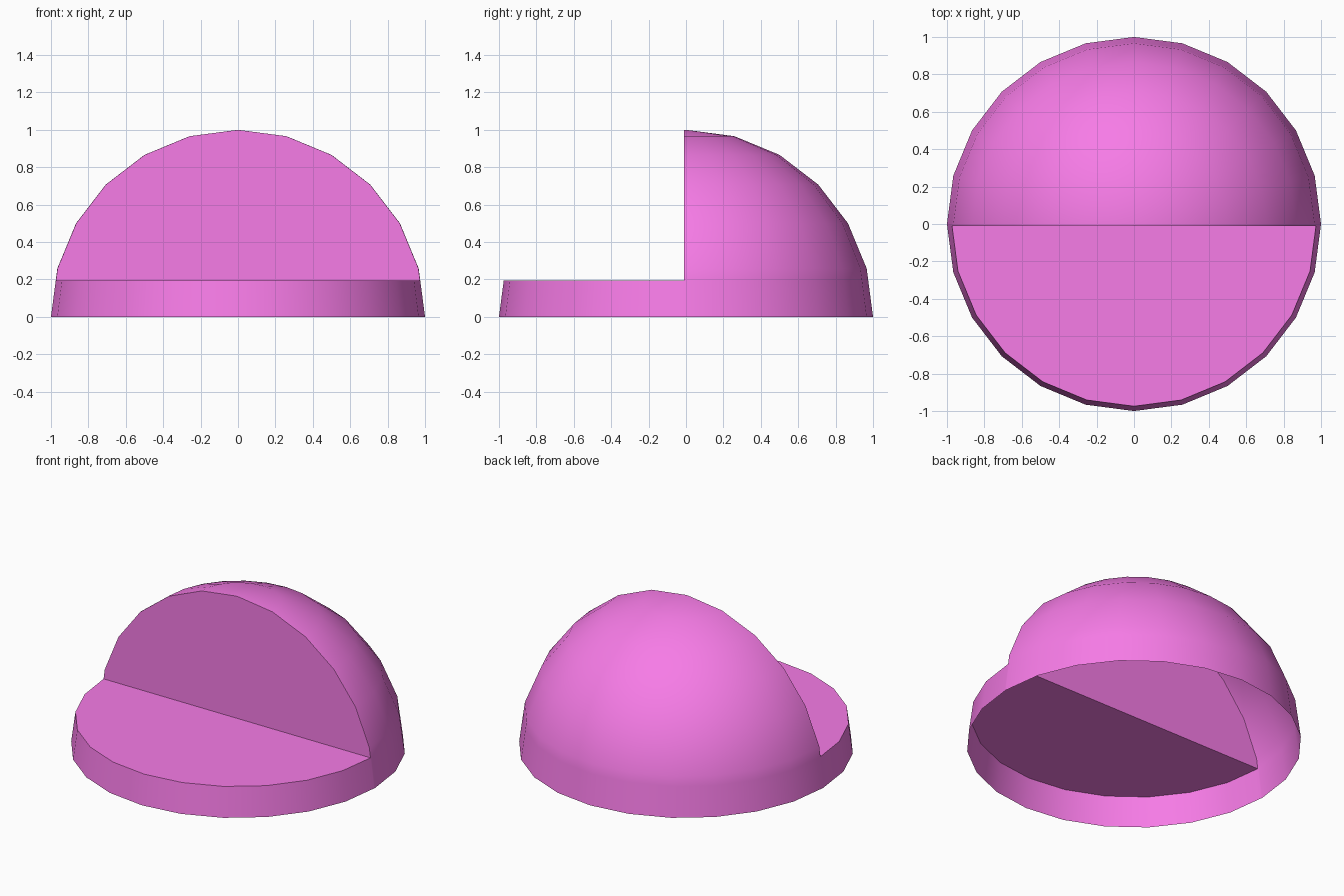
import bpy, bmesh, math

if "Cube" in bpy.data.objects:
    bpy.data.objects.remove(bpy.data.objects["Cube"])

STEP_Z = 0.195   # height of the front ledge
WALL_Y = -0.01   # plane of the upright wall
EPS = 1e-4

# hollow dome shell, open at the bottom
bm = bmesh.new()
bmesh.ops.create_uvsphere(bm, u_segments=24, v_segments=12, radius=1.0)


def slice_at(co, no, clear=False):
    bmesh.ops.bisect_plane(bm, geom=bm.verts[:] + bm.edges[:] + bm.faces[:], dist=EPS,
                           plane_co=co, plane_no=no, clear_inner=clear)


bmesh.ops.delete(bm, geom=[v for v in bm.verts if v.co.z < -EPS], context='VERTS')
slice_at((0, 0, STEP_Z), (0, 0, 1))
slice_at((0, WALL_Y, 0), (0, 1, 0))

# remove the upper front quarter
front = [f for f in bm.faces
         if f.calc_center_median().z > STEP_Z and f.calc_center_median().y < WALL_Y]
bmesh.ops.delete(bm, geom=front, context='FACES')

# flat ledge and upright wall closing the cut
ledge = [v for v in bm.verts if abs(v.co.z - STEP_Z) < EPS and v.co.y < WALL_Y + EPS]
ledge.sort(key=lambda v: math.atan2(v.co.x, WALL_Y - v.co.y + EPS))
wall = [v for v in bm.verts if abs(v.co.y - WALL_Y) < EPS and v.co.z > STEP_Z - EPS]
wall.sort(key=lambda v: math.atan2(v.co.x, v.co.z - STEP_Z + EPS))
bm.faces.new(ledge)
bm.faces.new(wall)
bmesh.ops.recalc_face_normals(bm, faces=bm.faces[:])

mesh = bpy.data.meshes.new("stepped_dome")
bm.to_mesh(mesh)
bm.free()
dome = bpy.data.objects.new("stepped_dome", mesh)
bpy.context.collection.objects.link(dome)

# pink material
mat = bpy.data.materials.new("pink")
mat.diffuse_color = (0.93, 0.2, 0.8, 1)
mat.use_nodes = True
mat.node_tree.nodes["Principled BSDF"].inputs["Base Color"].default_value = mat.diffuse_color
mesh.materials.append(mat)

# smooth dome, crisp cut edges
bpy.context.view_layer.objects.active = dome
dome.select_set(True)
bpy.ops.object.shade_smooth_by_angle(angle=math.radians(30))
